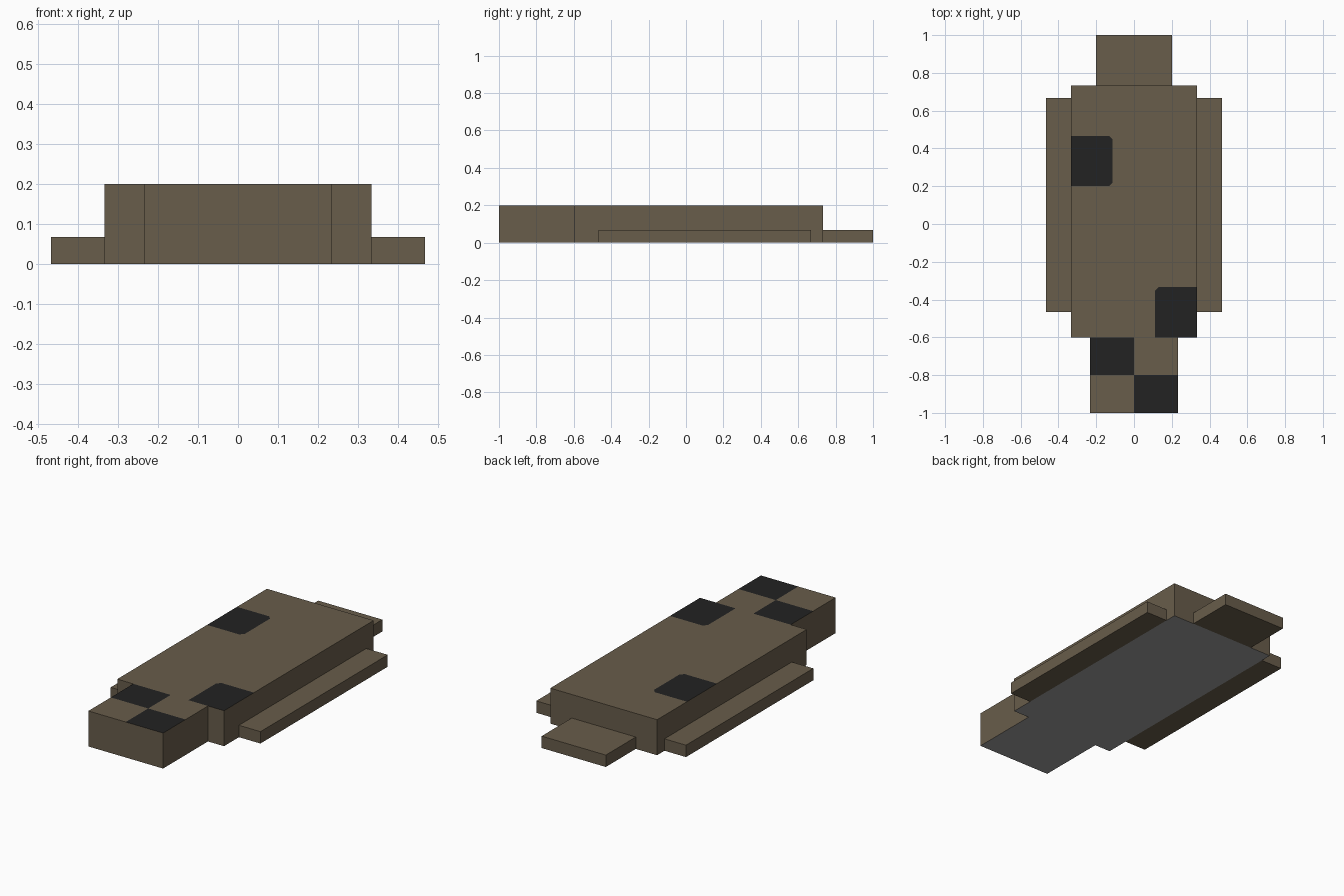
import bpy, bmesh
from mathutils import Vector

cube = bpy.data.objects.get("Cube")
if cube:
    bpy.data.objects.remove(cube, do_unlink=True)


def material(name, colour):
    mat = bpy.data.materials.new(name)
    mat.use_nodes = True
    mat.diffuse_color = (*colour, 1)
    mat.node_tree.nodes["Principled BSDF"].inputs["Base Color"].default_value = (*colour, 1)
    return mat


BROWN, BLACK, GREY = range(3)
MATERIALS = [
    material("brown", (0.14, 0.109, 0.07)),
    material("black", (0.016, 0.016, 0.016)),
    material("grey", (0.34, 0.34, 0.34)),
]


def rectangle(x0, x1, y0, y1):
    return [(x0, y0), (x1, y0), (x1, y1), (x0, y1)]


def box(name, x0, x1, y0, y1, height, patches=(), grey_base=False):
    """Box on the ground; convex patches (counter-clockwise) are cut into its top."""
    bm = bmesh.new()
    low = [bm.verts.new((x, y, 0)) for x, y in rectangle(x0, x1, y0, y1)]
    base = bm.faces.new(low)
    raised = bmesh.ops.extrude_face_region(bm, geom=[base], use_keep_orig=True)["geom"]
    for v in raised:
        if isinstance(v, bmesh.types.BMVert):
            v.co.z = height
    bmesh.ops.recalc_face_normals(bm, faces=bm.faces)

    def top_faces():
        bm.normal_update()
        return [f for f in bm.faces if f.normal.z > 0.9]

    for patch in patches:
        sides = []
        for a, b in zip(patch, patch[1:] + patch[:1]):
            a, b = Vector((*a, height)), Vector((*b, height))
            inward = Vector((a.y - b.y, b.x - a.x, 0)).normalized()
            sides.append((a, inward))
            tops = top_faces()
            geom = {g for f in tops for g in (f, *f.edges, *f.verts)}
            bmesh.ops.bisect_plane(bm, geom=list(geom), dist=1e-5, plane_co=a, plane_no=inward)
        for f in top_faces():
            if all((f.calc_center_median() - p).dot(n) > 0 for p, n in sides):
                f.material_index = BLACK
    bm.normal_update()
    for f in bm.faces:
        if grey_base and f.normal.z < -0.9:
            f.material_index = GREY

    mesh = bpy.data.meshes.new(name)
    bm.to_mesh(mesh)
    bm.free()
    for mat in MATERIALS:
        mesh.materials.append(mat)
    obj = bpy.data.objects.new(name, mesh)
    bpy.context.collection.objects.link(obj)
    return obj


# Body with two spots whose inner corners are clipped
c = 0.02
rear_spot = [(-0.333, 0.2), (-0.113 - c, 0.2), (-0.113, 0.2 + c),
             (-0.113, 0.467 - c), (-0.113 - c, 0.467), (-0.333, 0.467)]
front_spot = [(0.111, -0.6), (0.333, -0.6), (0.333, -0.333),
              (0.111 + c, -0.333), (0.111, -0.333 - c)]
box("body", -0.333, 0.333, -0.6, 0.733, 0.2, [rear_spot, front_spot], grey_base=True)

# Head with two chequered patches
box("head", -0.233, 0.233, -1, -0.6, 0.2,
    [rectangle(-0.233, 0, -0.8, -0.6), rectangle(0, 0.233, -1, -0.8)], grey_base=True)

# Thin side fins and tail
box("left_fin", 0.333, 0.467, -0.467, 0.667, 0.067)
box("right_fin", -0.467, -0.333, -0.467, 0.667, 0.067)
box("tail", -0.2, 0.2, 0.733, 1, 0.067)
